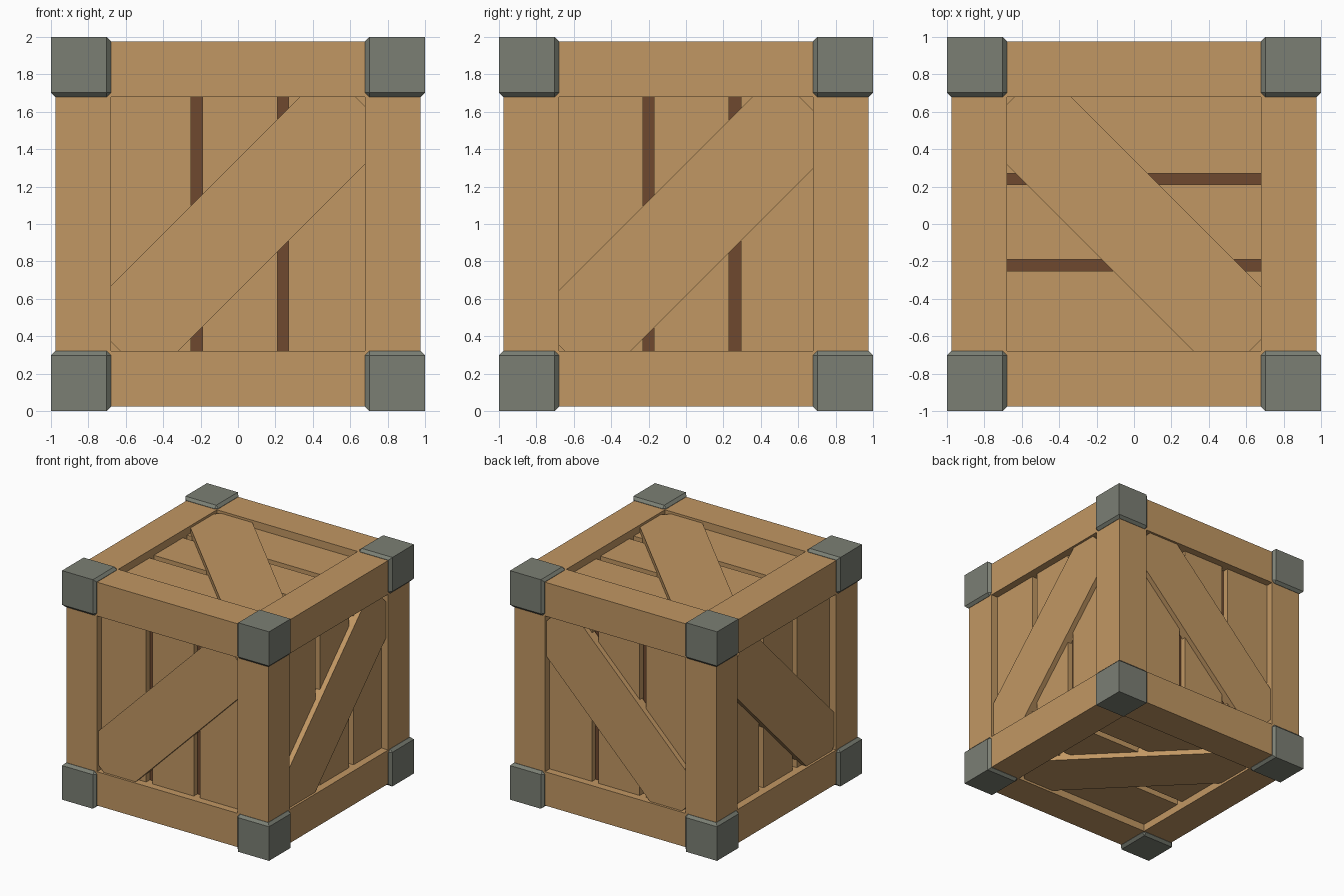
import bpy, bmesh
from itertools import product
from mathutils import Vector, Matrix

if "Cube" in bpy.data.objects:
    bpy.data.objects.remove(bpy.data.objects["Cube"])


def material(name, rgb):
    m = bpy.data.materials.new(name)
    m.diffuse_color = (*rgb, 1)
    m.use_nodes = True
    m.node_tree.nodes["Principled BSDF"].inputs["Base Color"].default_value = m.diffuse_color
    return m


WOOD = material("light wood", (0.535, 0.309, 0.125))
DARK = material("dark wood", (0.156, 0.065, 0.028))
METAL = material("grey metal", (0.198, 0.212, 0.175))

OUT, INN = 0.975, 0.68          # outer and inner faces of the frame beams
PLANK, BRACE, CORE = 0.91, 0.955, 0.86   # surface depths inside a panel
X, Y, Z = Vector((1, 0, 0)), Vector((0, 1, 0)), Vector((0, 0, 1))
MID = Vector((0, 0, 1))


def box(name, centre, axes, size, mat, bevel_rule=None):
    """Box given by centre, three axes and full sizes."""
    rot = Matrix((axes[0], axes[1], axes[2])).transposed().to_4x4()
    mat4 = Matrix.Translation(centre + MID) @ rot @ Matrix.Diagonal((*size, 1))
    bm = bmesh.new()
    bmesh.ops.create_cube(bm, size=1, matrix=mat4)
    if bevel_rule:
        edges = [e for e in bm.edges if bevel_rule(e)]
        bmesh.ops.bevel(bm, geom=edges, offset=0.022, segments=1,
                        affect='EDGES', profile=0.5)
    bmesh.ops.recalc_face_normals(bm, faces=bm.faces)
    me = bpy.data.meshes.new(name)
    bm.to_mesh(me)
    bm.free()
    me.materials.append(mat)
    ob = bpy.data.objects.new(name, me)
    bpy.context.collection.objects.link(ob)
    return ob


# dark inner core seen through the gaps
box("inner_core", Vector(), (X, Y, Z), (2 * CORE,) * 3, DARK)

# twelve frame beams
t, mid = OUT - INN, (OUT + INN) / 2
for a, b, c in ((X, Y, Z), (Y, Z, X), (Z, X, Y)):
    for s1, s2 in product((-1, 1), repeat=2):
        box("frame_beam", b * s1 * mid + c * s2 * mid, (a, b, c),
            (1.42, t, t), WOOD)

# eight metal corner blocks, chamfered on the edges of their inward faces
for s in product((-1, 1), repeat=3):
    sv = Vector(s)

    def inward(e, sv=sv):
        def is_inner(f):
            d = f.calc_center_median() - MID
            return min(abs(d.x), abs(d.y), abs(d.z)) < 0.7
        return any(is_inner(f) for f in e.link_faces)

    box("corner_block", sv * 0.84, (X, Y, Z), (0.32,) * 3, METAL, inward)

# six panels: (name, across planks, along planks, normal, gaps, brace centre, slope)
PANELS = (
    ("front_back", X, Z, Y, ((-0.25, -0.19), (0.21, 0.27)), (0.003, -0.003), 1),
    ("side", Y, Z, X, ((-0.23, -0.17), (0.23, 0.295)), (0.005, -0.025), 1),
    ("top_bottom", Y, X, Z, ((-0.25, -0.19), (0.21, 0.27)), (0.0, -0.01), -1),
)
for name, u, v, n, gaps, (cu, cv), slope in PANELS:
    cuts = [-0.75, *gaps[0], *gaps[1], 0.75]
    for side in (-1, 1):
        # three planks
        for lo, hi in zip(cuts[::2], cuts[1::2]):
            box(name + "_plank", u * (lo + hi) / 2 + n * side * (PLANK - 0.05),
                (u, v, n), (hi - lo, 1.5, 0.1), WOOD)
        # diagonal brace
        along = (u + v * slope).normalized()
        across = (v - u * slope).normalized()
        box(name + "_brace", u * cu + v * cv + n * side * (BRACE - 0.04),
            (along, across, n), (1.85, 0.5, 0.08), WOOD)
